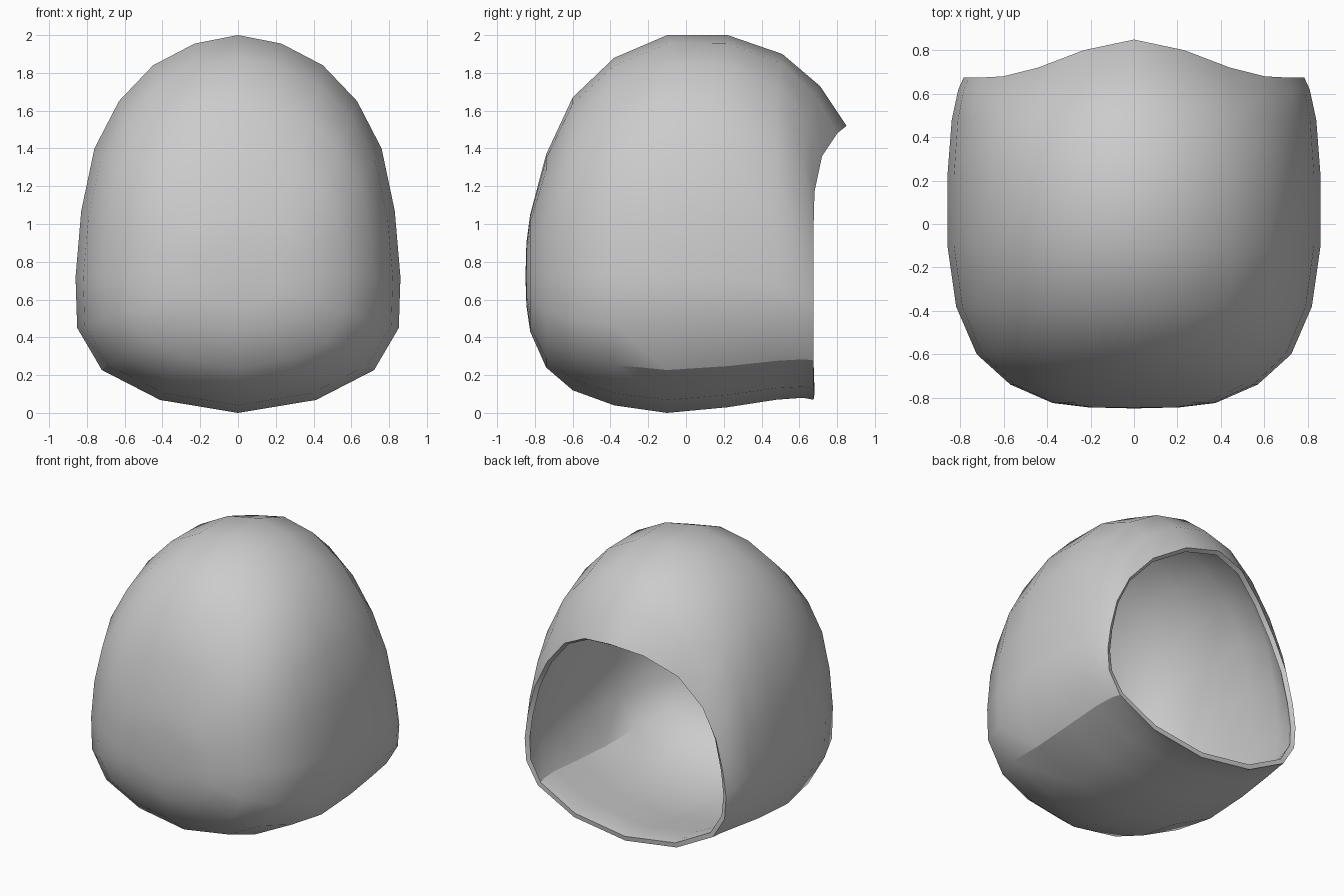
import bpy, bmesh

if "Cube" in bpy.data.objects:
    bpy.data.objects.remove(bpy.data.objects["Cube"])

ZC = 0.72  # height of the widest level

# Half outline (x, z) from top to bottom, normalised: body section and rim section
BODY = [(0, 1), (.267, .965), (.523, .875), (.733, .727), (.884, .531), (.965, .273),
        (1, 0), (.99, -.375), (.838, -.685), (.48, -.905), (0, -1)]
RIM = [(0, 1), (.295, .95), (.564, .8), (.77, .565), (.9, .31), (.97, .04),
       (1, -.21), (.985, -.45), (.87, -.68), (.51, -.91), (0, -1)]
# How far each outline point follows the peak at the top of the opening
PEAK = [1, .72, .26, .03, 0, 0, 0, 0, 0, 0, 0]

# Sections from closed front to open back:
# y at top, y at side, top z, bottom z, half width, blend to rim
SECTIONS = [
    (-.845, -.845, .90, .57, .21, 0),
    (-.825, -.825, 1.05, .43, .375, 0),
    (-.74, -.74, 1.37, .24, .57, 0),
    (-.60, -.60, 1.67, .12, .725, 0),
    (-.38, -.38, 1.88, .04, .82, 0),
    (-.10, -.10, 2.0, 0, .86, 0),
    (.22, .22, 2.0, .03, .86, .05),
    (.51, .48, 1.90, .07, .84, .3),
    (.71, .62, 1.73, .08, .81, .65),
    (.85, .675, 1.52, .07, .785, 1),
]


def ring(bm, y_top, y_side, z_top, z_bot, width, blend):
    half = []
    for (bx, bz), (rx, rz), k in zip(BODY, RIM, PEAK):
        x = (bx + (rx - bx) * blend) * width
        n = bz + (rz - bz) * blend
        z = ZC + n * ((z_top - ZC) if n > 0 else (ZC - z_bot))
        half.append((x, y_side + (y_top - y_side) * k, z))
    mirrored = [(-x, y, z) for x, y, z in half[-2:0:-1]]
    return [bm.verts.new(p) for p in half + mirrored]


# Domed shell lofted through the sections
bm = bmesh.new()
rings = [ring(bm, *s) for s in SECTIONS]
count = len(rings[0])
for a, b in zip(rings, rings[1:]):
    for i in range(count):
        j = (i + 1) % count
        bm.faces.new((a[i], a[j], b[j], b[i]))

# Closed front
tip = bm.verts.new((0, -.85, ZC))
for i in range(count):
    bm.faces.new((tip, rings[0][(i + 1) % count], rings[0][i]))
bmesh.ops.recalc_face_normals(bm, faces=bm.faces)
# Open shell: make sure the faces point outwards
bm.normal_update()
if tip.normal.y > 0:
    bmesh.ops.reverse_faces(bm, faces=bm.faces)

mesh = bpy.data.meshes.new("hood_shell")
bm.to_mesh(mesh)
bm.free()
shell = bpy.data.objects.new("hood_shell", mesh)
bpy.context.collection.objects.link(shell)

# Wall thickness, growing inwards
wall = shell.modifiers.new("wall", 'SOLIDIFY')
wall.thickness = .033
wall.offset = -1
bpy.context.view_layer.objects.active = shell
shell.select_set(True)
bpy.ops.object.modifier_apply(modifier="wall")
bpy.ops.object.shade_smooth_by_angle(angle=0.55)
